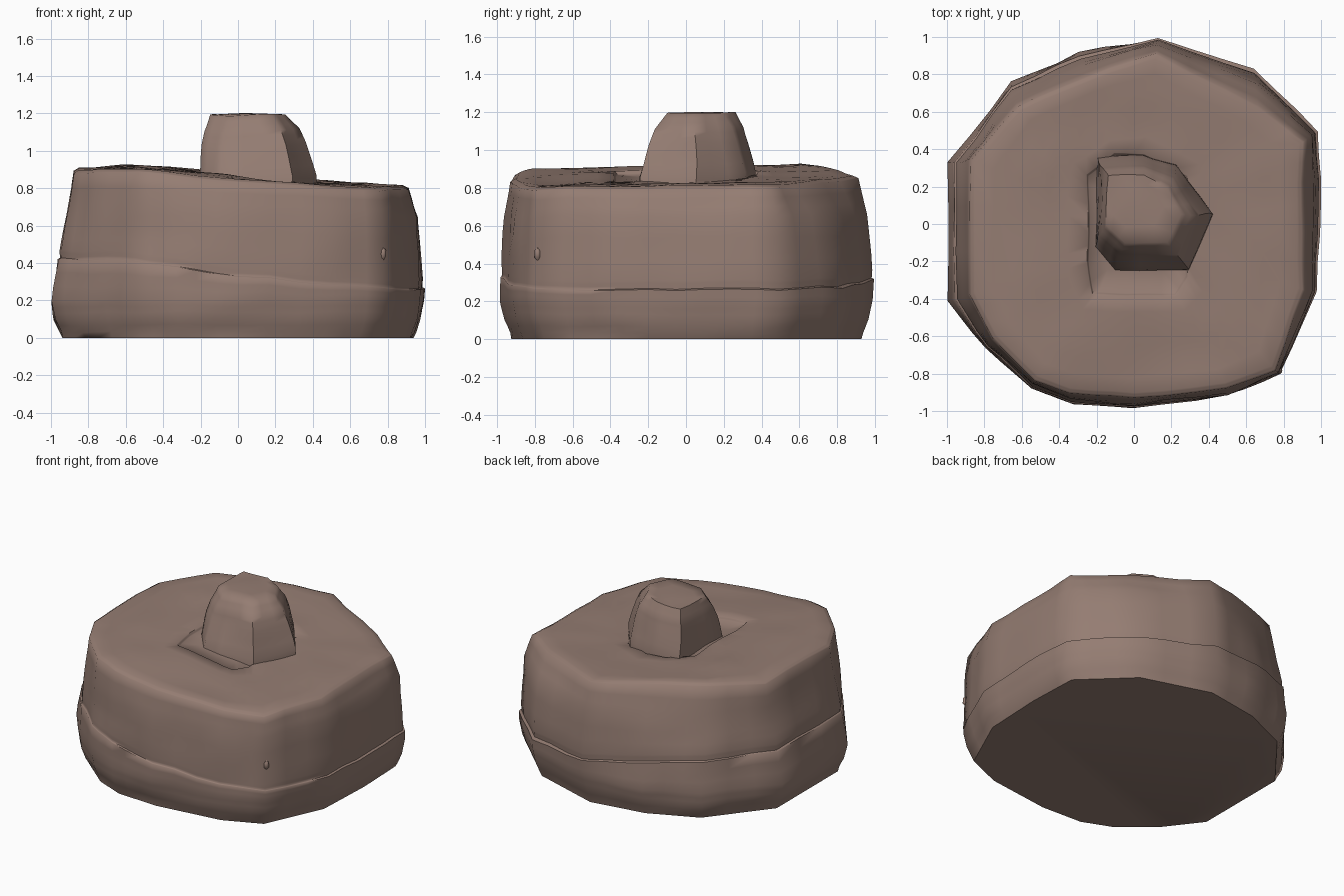
import bpy
import bmesh
from mathutils import Vector, noise

cube = bpy.data.objects.get("Cube")
if cube:
    bpy.data.objects.remove(cube)

# One stone colour
stone = bpy.data.materials.new("brown_stone")
stone.use_nodes = True
color = (0.30, 0.205, 0.17, 1)
stone.diffuse_color = color
bsdf = stone.node_tree.nodes["Principled BSDF"]
bsdf.inputs["Base Color"].default_value = color
bsdf.inputs["Roughness"].default_value = 0.9


def ramp(x, stops):
    """Piecewise linear value of x between (position, value) stops."""
    if x <= stops[0][0]:
        return stops[0][1]
    for (xa, va), (xb, vb) in zip(stops, stops[1:]):
        if x <= xb:
            return va + (vb - va) * (x - xa) / (xb - xa)
    return stops[-1][1]


def loft(name, rings, peak, rough):
    """Skin stacked rings, close both ends, then roughen the surface."""
    bm = bmesh.new()
    loops = [[bm.verts.new(p) for p in ring] for ring in rings]
    count = len(loops[0])
    for low, high in zip(loops, loops[1:]):
        for i in range(count):
            j = (i + 1) % count
            bm.faces.new((low[i], low[j], high[j], high[i]))
    bm.faces.new(loops[0][::-1])
    tip = bm.verts.new(peak)
    for i in range(count):
        bm.faces.new((loops[-1][i], loops[-1][(i + 1) % count], tip))
    bmesh.ops.subdivide_edges(bm, edges=bm.edges[:], cuts=2, use_grid_fill=True)
    for v in bm.verts:
        if v.co.z > 0.02:
            v.co += noise.noise_vector(v.co * 4) * rough
    bmesh.ops.recalc_face_normals(bm, faces=bm.faces[:])
    finish(name, bm)


def finish(name, bm):
    mesh = bpy.data.meshes.new(name)
    bm.to_mesh(mesh)
    bm.free()
    mesh.materials.append(stone)
    obj = bpy.data.objects.new(name, mesh)
    bpy.context.collection.objects.link(obj)
    bpy.ops.object.select_all(action="DESELECT")
    obj.select_set(True)
    bpy.context.view_layer.objects.active = obj
    bpy.ops.object.shade_smooth_by_angle(angle=1.0)


# Plan outlines of the boulder: widest girth and upper rim, counterclockwise
girth = [Vector(p) for p in (
    (1, 0.1), (0.985, 0.5), (0.64, 0.83), (0.12, 0.99), (-0.3, 0.92),
    (-0.66, 0.76), (-1, 0.33), (-1, -0.41), (-0.8, -0.67), (-0.55, -0.88),
    (-0.33, -0.97), (0, -0.985), (0.5, -0.92), (0.78, -0.8), (0.98, -0.36))]
rim = [Vector(p) for p in (
    (0.9, 0.1), (0.9, 0.44), (0.67, 0.62), (0.12, 0.91), (-0.25, 0.78),
    (-0.63, 0.63), (-0.87, 0.34), (-0.88, -0.38), (-0.76, -0.61), (-0.53, -0.84),
    (-0.35, -0.9), (0, -0.93), (0.5, -0.88), (0.76, -0.78), (0.9, -0.35))]
center = Vector((0.02, 0))


def top_height(p):
    return ramp(p.x, ((-0.9, 0.9), (-0.65, 0.92), (-0.3, 0.9),
                      (0.1, 0.853), (0.4, 0.825), (0.9, 0.812))) + 0.015 * p.y


def seam_height(p):
    return ramp(p.x, ((-0.6, 0.42), (0.2, 0.3), (0.9, 0.26)))


def hollow_edge(p):
    """Point on the rectangular hollow around the knob, towards p."""
    d = p - center
    reach = min(0.27 / max(abs(d.x), 0.001), 0.38 / max(abs(d.y), 0.001))
    return center + d * reach


def ring(points, height):
    return [(p.x, p.y, height(p)) for p in points]


def wall(left, right, shrink=1):
    """Outline between girth and rim; the lean changes from left to right."""
    return [g.lerp(r, ramp(g.x, ((-0.9, left), (0.1, right)))) * shrink
            for g, r in zip(girth, rim)]


# Boulder: base, bulging foot, thin seam, tapering wall and sloped top
hollow = [hollow_edge(p) for p in rim]
body_rings = [
    ring(wall(0, 0, 0.938), lambda p: 0),
    ring(wall(0, 0.05, 0.98), lambda p: 0.1),
    ring(wall(0, 0, 0.996), lambda p: 0.2),
    ring(wall(0.3, 0), seam_height),
    ring(wall(0.4, 0.15), lambda p: seam_height(p) + 0.006),
    ring(wall(0.4, 0.12), lambda p: seam_height(p) + 0.05),
    ring(wall(0.68, 0.35), lambda p: 0.65),
    ring(wall(1, 0.95), lambda p: top_height(p) - 0.015),
    ring(wall(1, 1, 0.97), top_height),
    ring([r.lerp(h, 0.5) for r, h in zip(rim, hollow)], top_height),
    ring(hollow, top_height),
    ring([h.lerp(center, 0.04) for h in hollow], lambda p: top_height(p) - 0.018),
]
loft("boulder", body_rings, (0.02, 0, 0.84), 0.014)

# Knob: lopsided stone stub on the top, highest at the back
foot = [Vector(p) for p in ((0.43, 0.05), (0.23, 0.32), (0.05, 0.38),
                            (-0.2, 0.36), (-0.21, -0.13), (-0.1, -0.25), (0.3, -0.25))]
crown = [Vector(p) for p in ((0.25, 0.05), (0.18, 0.2), (0.05, 0.26),
                             (-0.14, 0.26), (-0.15, 0), (-0.05, -0.1), (0.18, -0.1))]
knob_rings = [ring([f.lerp(c, t) for f, c in zip(foot, crown)],
                   lambda p, z=z: z + 0.04 * (p.y - 0.1))
              for t, z in ((0, 0.78), (0.05, 0.87), (0.4, 1.04), (0.6, 1.12), (1, 1.2))]
loft("knob", knob_rings, (-0.02, 0.16, 1.212), 0.016)

# Chip: small flake at the front corner, above the seam
bm = bmesh.new()
bmesh.ops.create_icosphere(bm, subdivisions=1, radius=0.04)
for v in bm.verts:
    v.co = Vector((v.co.x * 0.5, v.co.y * 0.5, v.co.z)) + Vector((0.775, -0.785, 0.45))
finish("chip", bm)
